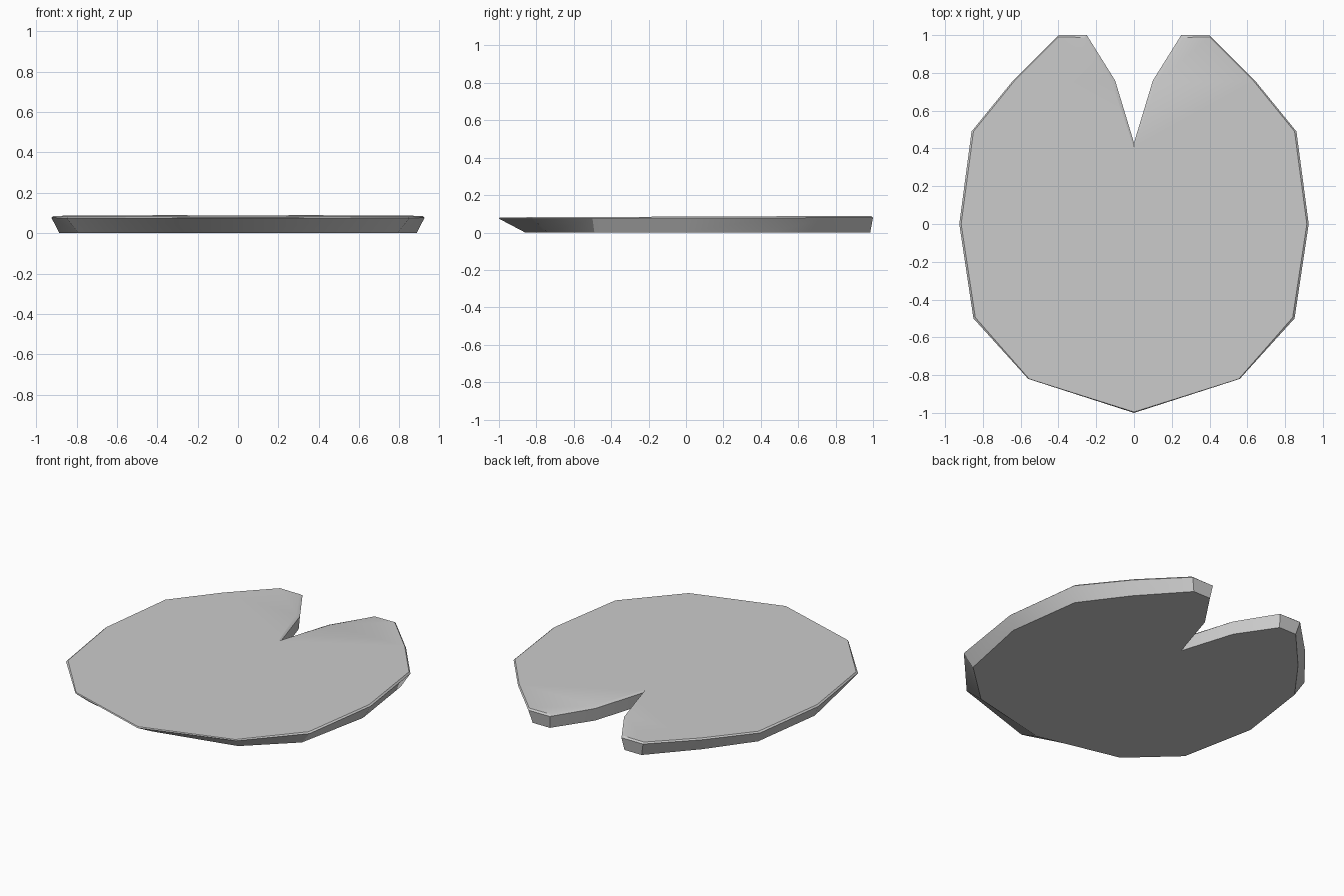
import bpy, bmesh

if "Cube" in bpy.data.objects:
    bpy.data.objects.remove(bpy.data.objects["Cube"])

# Right half outline, front tip round to the notch: (x, y)
rim = [(0, -1.0), (.56, -.82), (.85, -.50), (.925, 0), (.86, .49),
       (.64, .76), (.40, 1.0), (.25, 1.0), (.10, .76), (0, .43)]
top = [(0, -.995), (.555, -.82), (.84, -.495), (.915, 0), (.85, .49),
       (.635, .755), (.40, .99), (.262, .988), (.118, .75), (0, .405)]
base = [(0, -.86), (.52, -.74), (.79, -.49), (.885, -.02), (.82, .45),
        (.62, .72), (.38, .985), (.26, .985), (.105, .755), (0, .42)]

bm = bmesh.new()


def ring(points, z):
    return [bm.verts.new((x, y, z(y))) for x, y in points]


# Three rings: flat underside, widest rim, slightly raised top edge
rings = [ring(base, lambda y: 0),
         ring(rim, lambda y: .077 + .003 * y),
         ring(top, lambda y: .085 + .004 * y)]
for low, high in zip(rings, rings[1:]):
    for i in range(len(low) - 1):
        bm.faces.new((low[i], low[i + 1], high[i + 1], high[i]))

# Underside and upper surface
bm.faces.new(list(reversed(rings[0])))
bm.faces.new(rings[2])
bmesh.ops.triangulate(bm, faces=[f for f in bm.faces if len(f.verts) > 4])

mesh = bpy.data.meshes.new("lily_pad")
bm.to_mesh(mesh)
bm.free()
pad = bpy.data.objects.new("lily_pad", mesh)
bpy.context.collection.objects.link(pad)

# Mirror to make the left lobe
mirror = pad.modifiers.new("mirror", 'MIRROR')
mirror.use_clip = True
bpy.context.view_layer.objects.active = pad
pad.select_set(True)
bpy.ops.object.modifier_apply(modifier="mirror")
bpy.ops.object.shade_smooth_by_angle(angle=0.5)
